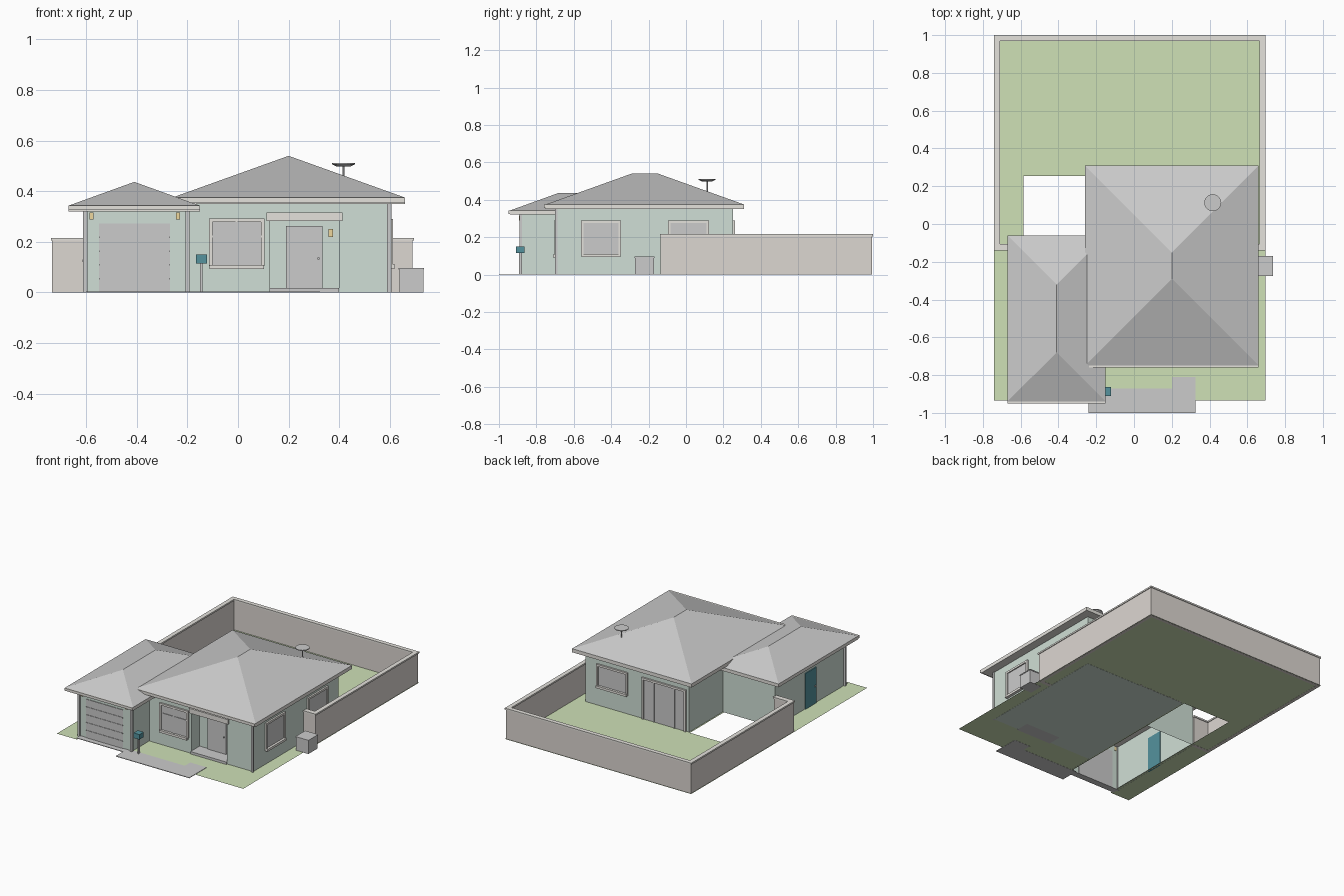
import bpy, bmesh
from math import pi, radians
from mathutils import Matrix, Vector

if "Cube" in bpy.data.objects:
    bpy.data.objects.remove(bpy.data.objects["Cube"])


def mat(name, r, g, b):
    m = bpy.data.materials.new(name)
    m.diffuse_color = (r, g, b, 1)
    m.use_nodes = True
    m.node_tree.nodes["Principled BSDF"].inputs["Base Color"].default_value = m.diffuse_color
    return m


WALL = mat("pale_green", 0.63, 0.74, 0.67)
TRIM = mat("off_white", 0.78, 0.76, 0.72)
FENCE = mat("warm_stone", 0.72, 0.68, 0.64)
LAWN = mat("grass", 0.62, 0.75, 0.47)
TEAL = mat("teal", 0.09, 0.29, 0.34)
LAMP = mat("lamp_yellow", 0.85, 0.68, 0.34)


def finish(name, bm, material=None, M=None):
    bmesh.ops.recalc_face_normals(bm, faces=bm.faces)
    me = bpy.data.meshes.new(name)
    bm.to_mesh(me)
    bm.free()
    ob = bpy.data.objects.new(name, me)
    if M:
        ob.matrix_world = M
    if material:
        me.materials.append(material)
    bpy.context.collection.objects.link(ob)
    return ob


def box(name, x0, x1, y0, y1, z0, z1, material=None, M=None):
    bm = bmesh.new()
    bmesh.ops.create_cube(bm, size=1)
    for v in bm.verts:
        v.co = Vector((x1 if v.co.x > 0 else x0, y1 if v.co.y > 0 else y0, z1 if v.co.z > 0 else z0))
    return finish(name, bm, material, M)


def prism(name, pts, z0, z1, material=None, caps=True):
    bm = bmesh.new()
    lo = [bm.verts.new((x, y, z0)) for x, y in pts]
    hi = [bm.verts.new((x, y, z1)) for x, y in pts]
    n = len(pts)
    for i in range(n):
        bm.faces.new((lo[i], lo[(i + 1) % n], hi[(i + 1) % n], hi[i]))
    if caps:
        bm.faces.new(lo)
        bm.faces.new(hi)
    return finish(name, bm, material)


def sheet(name, pts, z, material):
    bm = bmesh.new()
    bm.faces.new([bm.verts.new((x, y, z)) for x, y in pts])
    return finish(name, bm, material)


def hip_roof(name, x0, x1, y0, y1, z0, z1, ztop):
    # light fascia board, front gutter, then the sloping roof
    box(name + "_fascia", x0, x1, y0, y1, z0, z1, TRIM)
    box(name + "_gutter", x0, x1, y0 - 0.01, y0, z0 + 0.005, z1, TRIM)
    h = (x1 - x0) / 2
    bm = bmesh.new()
    a, b, c, d, r0, r1 = [bm.verts.new(p) for p in (
        (x0, y0, z1), (x1, y0, z1), (x1, y1, z1), (x0, y1, z1),
        (x0 + h, y0 + h, ztop), (x0 + h, y1 - h, ztop))]
    for f in ((a, b, r0), (b, c, r1, r0), (c, d, r1), (d, a, r0, r1), (a, b, c, d)):
        bm.faces.new(f)
    finish(name, bm)


def opening(name, x, y, angle, w, z0, z1, bars_x=(), bars_z=(), sill=True):
    # framed opening, local -y points out of the wall
    M = Matrix.Translation((x, y, 0)) @ Matrix.Rotation(radians(angle), 4, 'Z')
    h, t = w / 2, 0.014
    for s, a, b in (("left", -h, -h + t), ("right", h - t, h)):
        box(f"{name}_frame_{s}", a, b, -0.012, 0.002, z0, z1, TRIM, M)
    box(name + "_frame_top", -h + t, h - t, -0.012, 0.002, z1 - t, z1, TRIM, M)
    box(name + "_glass", -h + t, h - t, -0.004, 0.002, z0, z1 - t, None, M)
    for i, b in enumerate(bars_x):
        box(f"{name}_bar_{i}", b - 0.004, b + 0.004, -0.009, 0, z0, z1 - t, None, M)
    for i, b in enumerate(bars_z):
        box(f"{name}_rail_{i}", -h + t, h - t, -0.008, 0, b - 0.004, b + 0.004, None, M)
    if sill:
        box(name + "_sill", -h + 0.003, h - 0.003, -0.02, 0.002, z0 - 0.013, z0 + 0.003, TRIM, M)


# lawn, left open under the garage and patio
sheet("lawn", [(-0.74, -0.935), (-0.585, -0.935), (-0.585, 0.255), (-0.21, 0.255),
               (-0.21, -0.935), (0.695, -0.935), (0.695, 1), (-0.74, 1)], 0.001, LAWN)

# paving
prism("front_path", [(-0.24, -1), (0.325, -1), (0.325, -0.81), (0.2, -0.81), (0.2, -0.87), (-0.24, -0.87)], 0, 0.004)
box("garage_apron", -0.6, -0.21, -0.92, -0.875, 0, 0.004)

# main house with recessed porch
prism("house_walls", [(-0.2, -0.69), (0.125, -0.69), (0.125, -0.6), (0.40, -0.6),
                      (0.40, -0.69), (0.6, -0.69), (0.6, 0.25), (-0.2, 0.25)], 0, 0.355, WALL)
box("porch_lintel", 0.125, 0.40, -0.69, -0.6, 0.3, 0.352, WALL)
box("porch_beam", 0.113, 0.413, -0.70, -0.6, 0.283, 0.316, TRIM)
box("porch_step", 0.125, 0.40, -0.70, -0.6, 0, 0.018)
box("front_door", 0.19, 0.335, -0.608, -0.598, 0.018, 0.262)
box("door_knob", 0.315, 0.323, -0.616, -0.608, 0.13, 0.138)
box("porch_lamp", 0.358, 0.375, -0.612, -0.598, 0.22, 0.25, LAMP)
hip_roof("main_roof", -0.26, 0.66, -0.75, 0.31, 0.35, 0.375, 0.54)

# garage shell, door and lamps
prism("garage_walls", [(-0.6, -0.88), (-0.2, -0.88), (-0.2, -0.12), (-0.6, -0.12)], 0, 0.325, WALL, caps=False)
box("garage_door", -0.55, -0.268, -0.884, -0.874, 0, 0.272)
for i in range(1, 5):
    z = 0.272 * i / 5
    box(f"garage_door_rib_{i}", -0.55, -0.268, -0.887, -0.884, z - 0.003, z + 0.003)
for s, x in (("left", -0.58), ("right", -0.237)):
    box("garage_lamp_" + s, x - 0.008, x + 0.008, -0.893, -0.878, 0.288, 0.315, LAMP)
box("side_door", -0.606, -0.597, -0.57, -0.45, 0, 0.25, TEAL)
box("side_door_handle", -0.615, -0.606, -0.555, -0.547, 0.12, 0.13)
hip_roof("garage_roof", -0.67, -0.15, -0.94, -0.06, 0.32, 0.343, 0.437)

# downspouts at the front corners
for n, x, y, h in (("garage_left", -0.604, -0.884, 0.32), ("garage_right", -0.2, -0.884, 0.32), ("house", 0.598, -0.694, 0.35)):
    box("downspout_" + n, x - 0.008, x + 0.008, y - 0.007, y + 0.007, 0, h)

# windows and patio door
opening("front_window", -0.005, -0.69, 0, 0.22, 0.105, 0.293, (0,), (0.222,))
opening("side_window_front", 0.6, -0.455, 90, 0.215, 0.108, 0.29)
opening("side_window_back", 0.6, 0.013, 90, 0.22, 0.108, 0.29)
opening("back_window", 0.39, 0.25, 180, 0.24, 0.14, 0.29)
opening("patio_door", -0.01, 0.25, 180, 0.34, 0, 0.29, (-0.08, 0.08), sill=False)

# garden wall with a cap course
runs = {"left": (-0.735, -0.715, -0.135, 0.995), "right": (0.67, 0.69, -0.135, 0.995),
        "back": (-0.735, 0.69, 0.975, 0.995), "return_left": (-0.735, -0.6, -0.135, -0.11),
        "return_right": (0.6, 0.69, -0.135, -0.11)}
for n, (x0, x1, y0, y1) in runs.items():
    box("garden_wall_" + n, x0, x1, y0, y1, 0, 0.205, FENCE)
    box("garden_wall_cap_" + n, x0 - 0.005, x1 + 0.005, y0 - 0.005, y1 + 0.005, 0.205, 0.216, TRIM)

# outdoor unit beside the house
box("outdoor_unit", 0.638, 0.733, -0.273, -0.172, 0, 0.09)
box("outdoor_unit_lid", 0.635, 0.736, -0.276, -0.169, 0.09, 0.097)

# letter box
box("letter_box_post", -0.15, -0.14, -0.892, -0.88, 0, 0.118)
box("letter_box", -0.166, -0.122, -0.91, -0.863, 0.115, 0.15, TEAL)


# roof vent
def cone(name, z0, z1, r0, r1):
    bm = bmesh.new()
    bmesh.ops.create_cone(bm, cap_ends=True, segments=20, radius1=r0, radius2=r1, depth=z1 - z0,
                          matrix=Matrix.Translation((0.417, 0.113, (z0 + z1) / 2)))
    return finish(name, bm)


cone("vent_pipe", 0.42, 0.503, 0.004, 0.004)
cone("vent_cap_underside", 0.498, 0.506, 0.028, 0.043)
cone("vent_cap", 0.506, 0.511, 0.045, 0.045)
